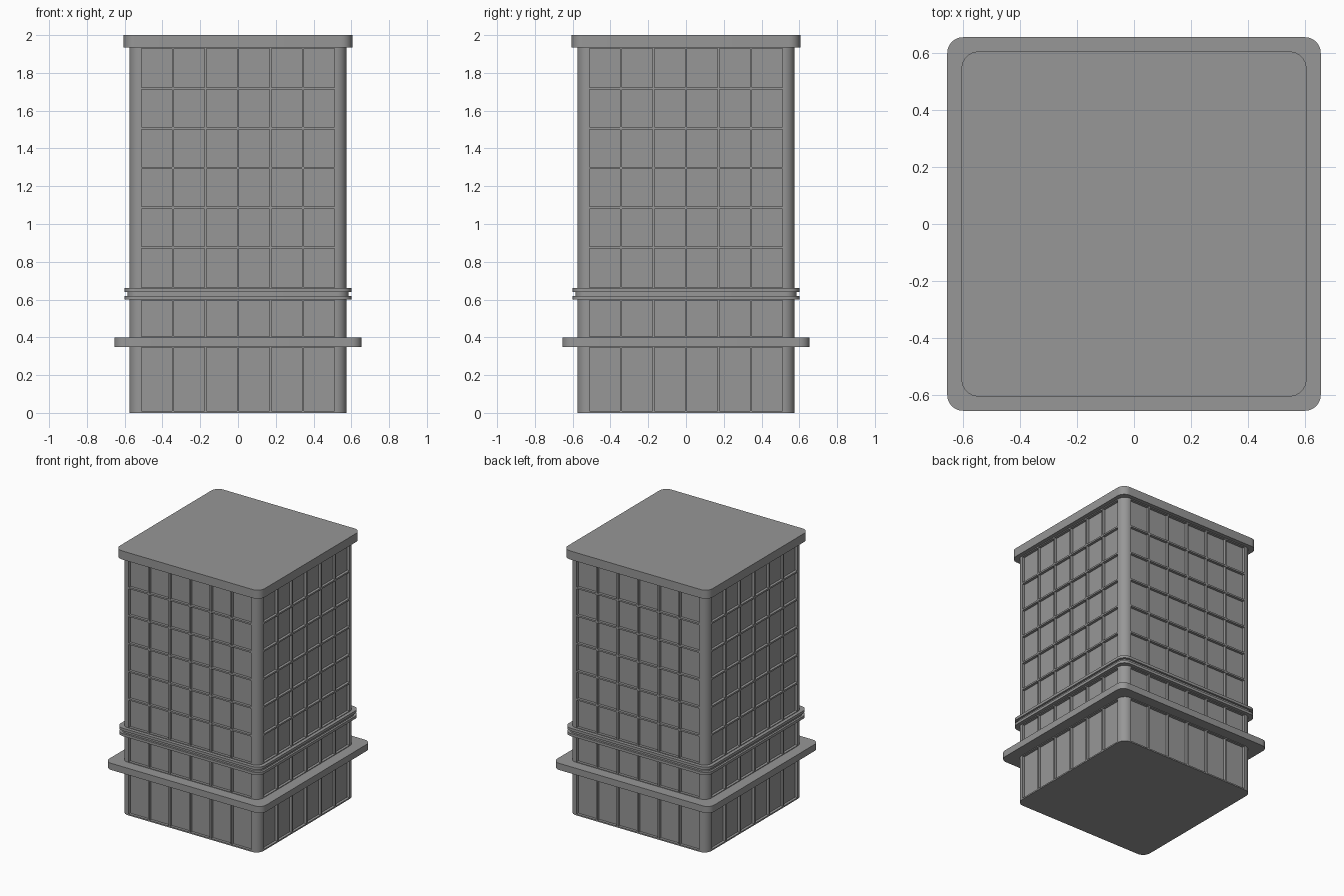
import bpy, bmesh, math

cube = bpy.data.objects.get("Cube")
if cube:
    bpy.data.objects.remove(cube)

grey = bpy.data.materials.new("concrete_grey")
grey.use_nodes = True
colour = (0.31, 0.31, 0.31, 1)
grey.diffuse_color = colour
grey.node_tree.nodes["Principled BSDF"].inputs["Base Color"].default_value = colour


def outline(half, radius, stops=(), steps=8):
    """Rounded square, anticlockwise, with extra stops along each side."""
    side = [(x, -half) for x in stops]
    c = half - radius
    for i in range(steps + 1):
        a = math.pi / 2 * (i / steps - 1)
        side.append((c + radius * math.cos(a), -c + radius * math.sin(a)))
    points = []
    for turn in range(4):
        for x, y in side:
            for _ in range(turn):
                x, y = -y, x
            points.append((x, y))
    return points


def loft(name, rings, pane=None, depth=0.0):
    """Stack (outline, z) rings into a closed solid; sink faces chosen by pane."""
    bm = bmesh.new()
    loops = [[bm.verts.new((x, y, z)) for x, y in pts] for pts, z in rings]
    panes = []
    n = len(loops[0])
    for row, (low, high) in enumerate(zip(loops, loops[1:])):
        for i in range(n):
            j = (i + 1) % n
            face = bm.faces.new((low[i], low[j], high[j], high[i]))
            if pane and pane(row, i % (n // 4)):
                panes.append(face)
    bm.faces.new(loops[0][::-1])
    bm.faces.new(loops[-1])
    bm.normal_update()
    if panes:
        normals = [f.normal.copy() for f in panes]
        sunk = bmesh.ops.extrude_discrete_faces(bm, faces=panes)["faces"]
        for face, normal in zip(sunk, normals):
            bmesh.ops.translate(bm, verts=face.verts[:], vec=-normal * depth)
    bmesh.ops.recalc_face_normals(bm, faces=bm.faces[:])
    mesh = bpy.data.meshes.new(name)
    bm.to_mesh(mesh)
    bm.free()
    mesh.materials.append(grey)
    obj = bpy.data.objects.new(name, mesh)
    bpy.context.collection.objects.link(obj)
    bpy.ops.object.select_all(action="DESELECT")
    obj.select_set(True)
    bpy.context.view_layer.objects.active = obj
    bpy.ops.object.shade_smooth_by_angle(angle=math.radians(30))
    return obj


# Tower walls with recessed window panes
columns, pitch, bar = 6, 0.172, 0.012
stops = []
for c in range(columns):
    left = (c - columns / 2) * pitch
    stops += [left + bar / 2, left + pitch - bar / 2]

levels = [0, 0.01, 0.345, 0.405, 0.595, 0.665]
floors, base, storey = 6, 0.665, 0.2105
for f in range(1, floors):
    z = base + f * storey
    levels += [z - bar / 2, z + bar / 2]
levels += [1.928, 1.96]

wall = outline(0.575, 0.06, stops)
loft("tower_walls", [(wall, z) for z in levels],
     lambda row, i: row % 2 == 1 and i < 2 * columns and i % 2 == 0, 0.02)

# Canopy above the ground floor
canopy = outline(0.655, 0.055)
loft("canopy", [(canopy, 0.35), (canopy, 0.40)])

# Grooved cornice band
lip, groove = outline(0.60, 0.06), outline(0.585, 0.06)
loft("cornice_band", [(lip, 0.60), (lip, 0.62), (groove, 0.62),
                      (groove, 0.64), (lip, 0.64), (lip, 0.66)])

# Roof slab
roof = outline(0.605, 0.06)
loft("roof_slab", [(roof, 1.935), (roof, 2.0)])
